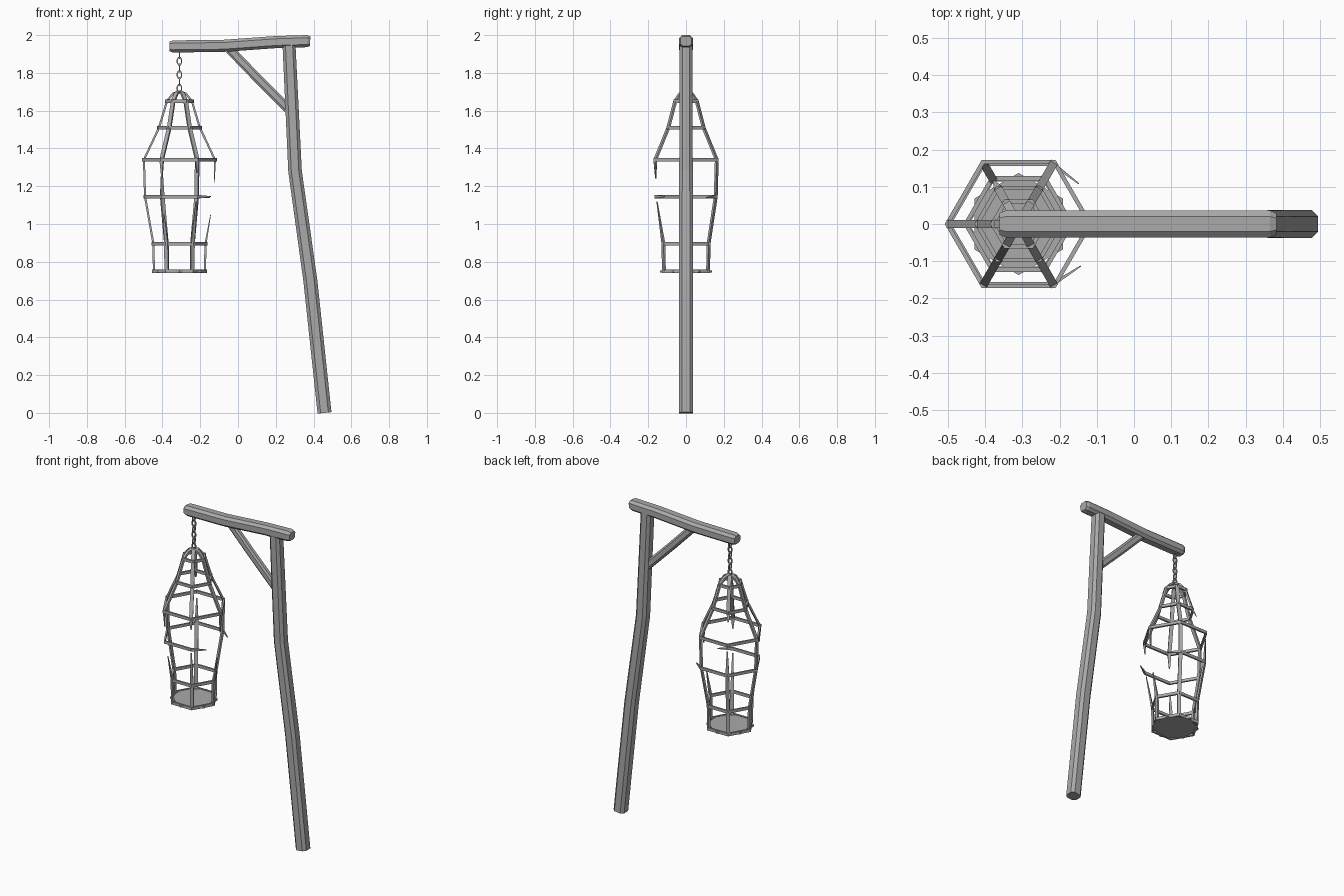
import bpy, bmesh
from math import cos, sin, radians, pi
from mathutils import Vector

old = bpy.data.objects.get("Cube")
if old:
    bpy.data.objects.remove(old)

GREY = (0.4, 0.4, 0.4, 1)
mat = bpy.data.materials.new("weathered_grey")
mat.use_nodes = True
mat.diffuse_color = GREY
mat.node_tree.nodes["Principled BSDF"].inputs["Base Color"].default_value = GREY

CX = -0.31
RECT = [(-1, -1), (1, -1), (1, 1), (-1, 1)]
CHAMFER = [(-1, -.55), (-.55, -1), (.55, -1), (1, -.55),
           (1, .55), (.55, 1), (-.55, 1), (-1, .55)]


def finish(name, bm):
    bmesh.ops.recalc_face_normals(bm, faces=bm.faces)
    me = bpy.data.meshes.new(name)
    bm.to_mesh(me)
    bm.free()
    me.materials.append(mat)
    ob = bpy.data.objects.new(name, me)
    bpy.context.collection.objects.link(ob)
    return ob


def sweep(name, pts, side, width, thick, section=RECT, closed=False, scales=None):
    """Carry a section along a path; side is the fixed width direction."""
    bm = bmesh.new()
    pts, side, n = [Vector(p) for p in pts], Vector(side), len(pts)
    loops = []
    for i, p in enumerate(pts):
        before = pts[i - 1] if i or closed else p
        after = pts[(i + 1) % n] if i < n - 1 or closed else p
        d1, d2 = (p - before).normalized(), (after - p).normalized()
        normal = (d1 + d2).normalized().cross(side).normalized()
        s = scales[i] if scales else 1
        loops.append([bm.verts.new(p + s * (side * u * width / 2 + normal * v * thick / 2))
                      for u, v in section])
    k = len(section)
    for i in range(n if closed else n - 1):
        a, b = loops[i], loops[(i + 1) % n]
        for j in range(k):
            bm.faces.new((a[j], a[(j + 1) % k], b[(j + 1) % k], b[j]))
    if not closed:
        bm.faces.new(loops[0])
        bm.faces.new(loops[-1])
    return finish(name, bm)


def polar(deg, r, z):
    return (CX + r * cos(radians(deg)), r * sin(radians(deg)), z)


# Timber frame: leaning post, crooked beam, diagonal brace
sweep("post", [(.458, 0, 0), (.383, 0, .7), (.302, 0, 1.28), (.27, 0, 1.95)],
      (0, 1, 0), .074, .074, CHAMFER, scales=[1, 1, .97, .93])
sweep("beam", [(-.362, 0, 1.94), (-.345, 0, 1.94), (-.08, 0, 1.943), (.2, 0, 1.963),
               (.365, 0, 1.968), (.382, 0, 1.967)],
      (0, 1, 0), .072, .064, CHAMFER, scales=[.8, 1, 1, 1, 1, .8])
sweep("brace", [(-.045, 0, 1.925), (.1, 0, 1.775), (.28, 0, 1.595)],
      (0, 1, 0), .036, .048, CHAMFER)

# Cage profile: height and corner radius of each hoop
PROFILE = [(.75, .135), (.895, .138), (1.145, .182), (1.34, .188),
           (1.51, .108), (1.65, .066), (1.69, .035), (1.702, .004)]


def radius(z):
    for (z0, r0), (z1, r1) in zip(PROFILE, PROFILE[1:]):
        if z <= z1:
            return r0 + (r1 - r0) * (z - z0) / (z1 - z0)
    return PROFILE[-1][1]


def bar(name, deg, low, high):
    zs = [low] + [z for z, r in PROFILE if low < z < high] + [high]
    scales = [1] * len(zs)
    if low > .75:
        scales[0] = .3
    if high < 1.7:
        scales[-1] = .3
    side = (-sin(radians(deg)), cos(radians(deg)), 0)
    sweep(name, [polar(deg, radius(z), z) for z in zs], side, .022, .011, scales=scales)


# Upright bars, some snapped through
TOP = 1.702
SPANS = {0: [(.75, 1.05), (1.22, TOP)], 60: [(.75, TOP)],
         120: [(.75, 1.3), (1.46, TOP)], 180: [(.75, TOP)],
         240: [(.75, 1.05), (1.24, TOP)], 300: [(.75, 1.12), (1.27, TOP)]}
for deg, spans in SPANS.items():
    for i, (low, high) in enumerate(spans):
        bar(f"cage_bar_{deg}_{i}", deg, low, high)

# Hoops; the waist hoop is open with its ends bent outwards
for i, (z, r) in enumerate(PROFILE[:6]):
    corners = [polar(d, r + .004, z) for d in range(60, 420, 60)]
    if i == 2:
        path = [(-.148, .108, z - .005)] + corners[:5] + [(-.143, -.113, z)]
        sweep("broken_hoop", path, (0, 0, 1), .018, .011,
              scales=[.3] + [1] * 5 + [.3])
    else:
        sweep(f"cage_hoop_{i}", corners, (0, 0, 1), .018, .013, closed=True)

# Floor plate
bm = bmesh.new()
bmesh.ops.create_cone(bm, cap_ends=True, segments=6, radius1=.137, radius2=.137, depth=.012)
finish("cage_floor", bm).location = (CX, 0, .749)

# Chain of alternating oval links
COUNT = 6
for i in range(COUNT):
    z = 1.718 + i * .036
    flat = i % 2
    side = (1, 0, 0) if flat else (0, 1, 0)
    pts = []
    for k in range(8):
        a = (k + .5) * pi / 4
        h = .012 * cos(a)
        pts.append((CX + (0 if flat else h), h if flat else 0, z + .022 * sin(a)))
    sweep(f"chain_link_{i}", pts, side, .007, .007, closed=True)
